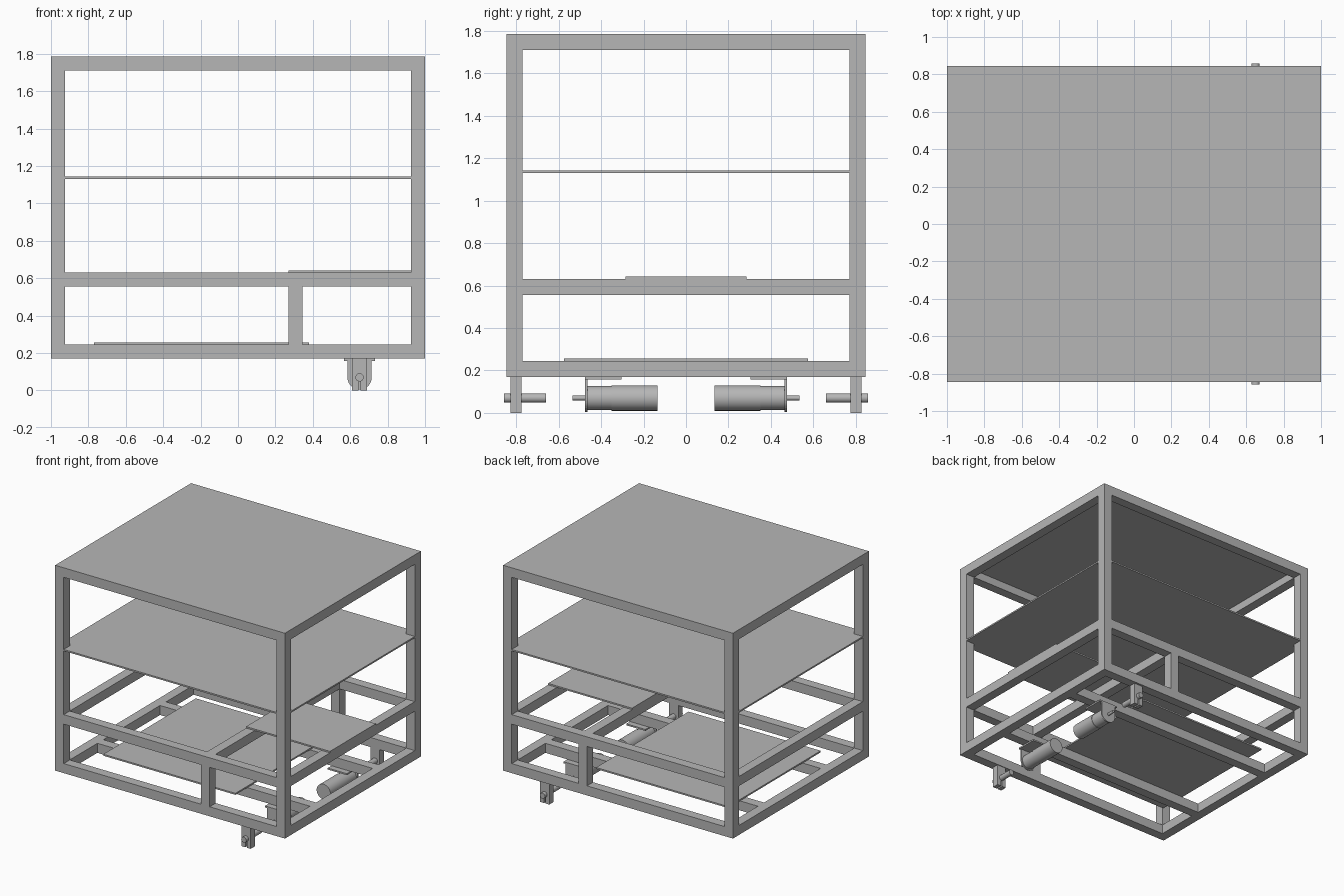
import bpy
import bmesh
import math

cube = bpy.data.objects.get("Cube")
if cube:
    bpy.data.objects.remove(cube, do_unlink=True)

GREY = bpy.data.materials.new("grey_metal")
GREY.use_nodes = True
COLOUR = (0.47, 0.47, 0.47, 1)
GREY.diffuse_color = COLOUR
GREY.node_tree.nodes["Principled BSDF"].inputs["Base Color"].default_value = COLOUR

HX, HY = 1.0, 0.845          # half width and half depth
T = 0.075                    # tube size
Z0, Z1 = 0.17, 1.785         # frame bottom and top
PLATE = 0.012
IX, IY = HX - T, HY - T      # inner faces of the corner posts
SHELF = 0.555                # underside of the shelf rails
POST_X = 0.27                # right edge of the middle posts
WHEEL_X, AXLE_Z = 0.65, 0.07


def finish(name, bm):
    bmesh.ops.recalc_face_normals(bm, faces=bm.faces[:])
    mesh = bpy.data.meshes.new(name)
    bm.to_mesh(mesh)
    bm.free()
    mesh.materials.append(GREY)
    ob = bpy.data.objects.new(name, mesh)
    bpy.context.collection.objects.link(ob)
    return ob


def box(name, x, y, z):
    """Box from three (low, high) ranges."""
    bm = bmesh.new()
    bmesh.ops.create_cube(bm, size=1)
    for v in bm.verts:
        v.co = [r[0] if c < 0 else r[1] for c, r in zip(v.co, (x, y, z))]
    return finish(name, bm)


def prism(name, points, depth):
    """Extrude a closed outline along a vector."""
    bm = bmesh.new()
    face = bm.faces.new([bm.verts.new(p) for p in points])
    new = bmesh.ops.extrude_face_region(bm, geom=[face])["geom"]
    bmesh.ops.translate(bm, vec=depth,
                        verts=[v for v in new if isinstance(v, bmesh.types.BMVert)])
    return finish(name, bm)


def rod(name, y0, y1, radius):
    """Round bar along y on the axle line."""
    circle = [(WHEEL_X + radius * math.cos(a), y0, AXLE_Z + radius * math.sin(a))
              for a in (math.tau * i / 32 for i in range(32))]
    ob = prism(name, circle, (0, y1 - y0, 0))
    for p in ob.data.polygons:
        p.use_smooth = len(p.vertices) == 4
    for e in ob.data.edges:
        a, b = (ob.data.vertices[i].co for i in e.vertices)
        e.use_edge_sharp = abs(a.y - b.y) < 1e-5


def span(a, b, side=1):
    return tuple(sorted((a * side, b * side)))


# Corner posts and the three rings of rails
SIDES = ((1, "left"), (-1, "right"))
ENDS = ((-1, "front"), (1, "back"))
top = Z1 - PLATE
LEVELS = (("bottom", Z0, Z0 + T), ("shelf", SHELF, SHELF + T), ("top", Z1 - T, top))
for sx, side in SIDES:
    for sy, end in ENDS:
        box(f"{end}_{side}_post", span(IX, HX, sx), span(IY, HY, sy), (Z0, top))
    for level, a, b in LEVELS:
        box(f"{level}_{side}_rail", span(IX, HX, sx), (-IY, IY), (a, b))
for sy, end in ENDS:
    for level, a, b in LEVELS:
        box(f"{level}_{end}_rail", (-IX, IX), span(IY, HY, sy), (a, b))
    # Short middle post and lower cross beam
    box(f"{end}_middle_post", (POST_X, POST_X + T), span(IY, HY, sy), (Z0 + T, SHELF))
    box(f"{end}_lower_beam", (-IX, IX), span(0.352, 0.352 + T, sy), (Z0, Z0 + T))
box("shelf_beam", (POST_X, POST_X + T), (-IY, IY), (SHELF, SHELF + T))

# Sheets: top, notched middle shelf, small shelf and lower deck
box("top_panel", (-HX, HX), (-HY, HY), (top, Z1))
notched = []
for sx, sy in ((1, 1), (-1, 1), (-1, -1), (1, -1)):
    corner = [(HX * sx, IY * sy), (IX * sx, IY * sy), (IX * sx, HY * sy)]
    notched += corner if sx * sy > 0 else corner[::-1]
prism("middle_shelf", [(x, y, 1.131) for x, y in notched], (0, 0, PLATE))
box("small_shelf", (POST_X, HX), (-0.285, 0.285), (SHELF + T, SHELF + T + PLATE))
box("lower_deck", (-0.77, 0.38), (-0.575, 0.575), (Z0 + T, Z0 + T + PLATE))

# Drive units: motor on an angle bracket, and axle in a split bearing block
for sy, end in ENDS:
    rod(f"{end}_motor", 0.135 * sy, 0.35 * sy, 0.06)
    rod(f"{end}_gearbox", 0.35 * sy, 0.465 * sy, 0.057)
    rod(f"{end}_motor_shaft", 0.475 * sy, 0.535 * sy, 0.011)
    box(f"{end}_bracket_flange", (WHEEL_X - 0.083, WHEEL_X + 0.083),
        span(0.305, 0.475, sy), (Z0 - PLATE, Z0))
    r = 0.065
    outline = [(WHEEL_X + r, Z0 - PLATE), (WHEEL_X - r, Z0 - PLATE)]
    outline += [(WHEEL_X + r * math.cos(a), AXLE_Z + r * math.sin(a))
                for a in (math.pi + math.pi * i / 16 for i in range(17))]
    prism(f"{end}_bracket_plate", [(x, 0.463 * sy, z) for x, z in outline],
          (0, PLATE * sy, 0))

    w, s, h = 0.04, 0.006, 0.05
    block = [(-w, 0), (-s, 0), (-s, h), (s, h), (s, 0), (w, 0), (w, Z0), (-w, Z0)]
    prism(f"{end}_bearing_block", [(WHEEL_X + x, 0.775 * sy, z) for x, z in block],
          (0, 0.053 * sy, 0))
    rod(f"{end}_axle", 0.66 * sy, 0.857 * sy, 0.022)
